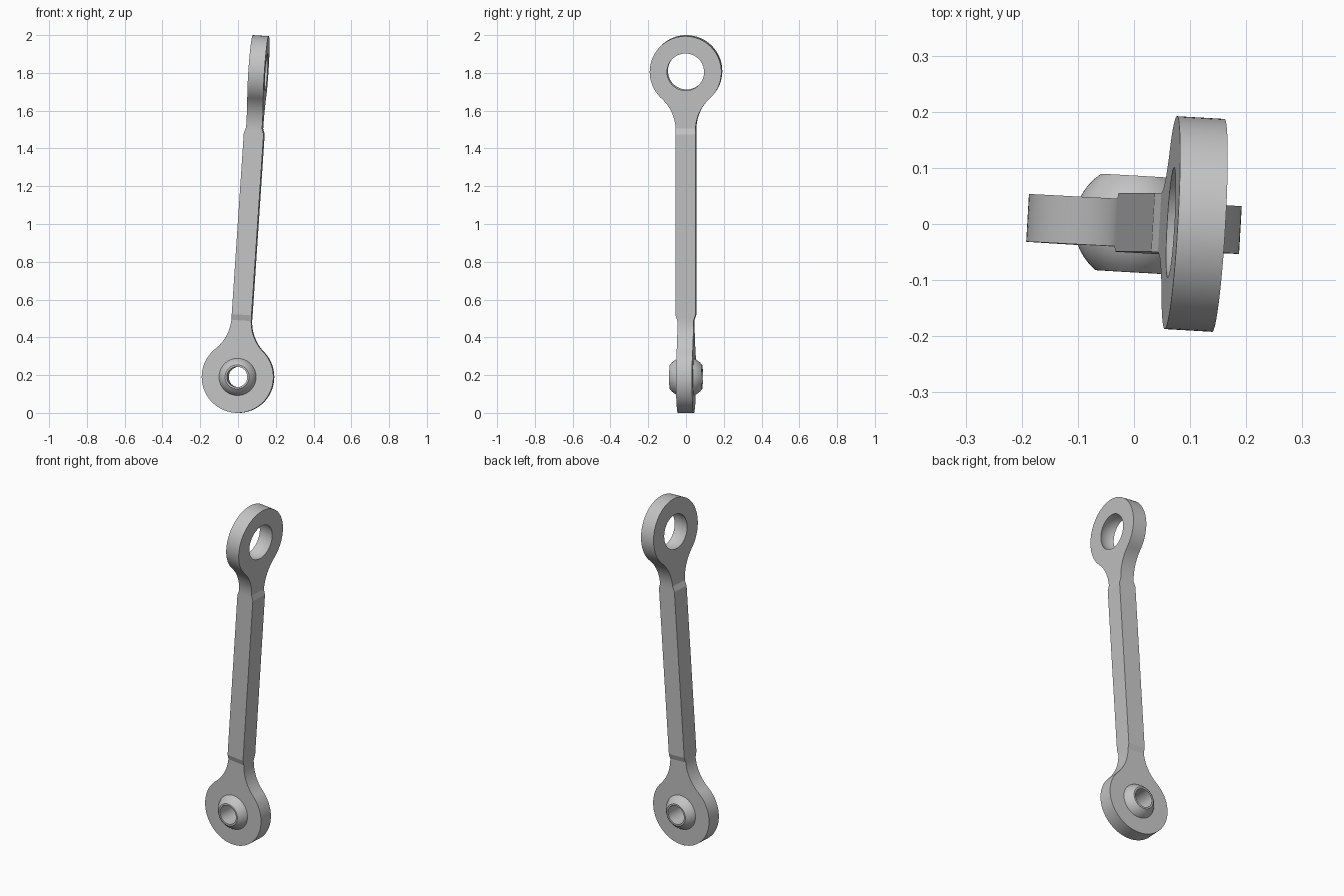
import bpy, bmesh
from math import sin, cos, pi, radians, sqrt, atan2
from mathutils import Matrix

if "Cube" in bpy.data.objects:
    bpy.data.objects.remove(bpy.data.objects["Cube"])

EYE_R, EYE_T = 0.19, 0.0425       # eye radius, half thickness
SHAFT = 0.0525                    # half width of the square shaft
BALL_R, BALL_T, BORE = 0.107, 0.086, 0.054
LENGTH = 1.621                    # distance between the eye centres
NECK = 0.31                       # where the neck fillet meets the shaft
FRAME = (Matrix.Translation((0, 0, EYE_R)) @ Matrix.Rotation(radians(3.82), 4, 'Y')
         @ Matrix.Rotation(radians(-3.3), 4, 'Z'))

steel = bpy.data.materials.new("grey_steel")
steel.use_nodes = True
grey = (0.55, 0.55, 0.55, 1)
steel.diffuse_color = grey
steel.node_tree.nodes["Principled BSDF"].inputs["Base Color"].default_value = grey


def skin(name, rows, local, closed):
    """Join rows of points with quads; each row is a loop."""
    bm = bmesh.new()
    loops = [[bm.verts.new(p) for p in row] for row in rows]
    n = len(loops[0])
    pairs = list(zip(loops, loops[1:]))
    if closed:
        pairs.append((loops[-1], loops[0]))
    else:
        bm.faces.new(loops[0])
        bm.faces.new(loops[-1])
    for a, b in pairs:
        for i in range(n):
            j = (i + 1) % n
            bm.faces.new((a[i], a[j], b[j], b[i]))
    bmesh.ops.recalc_face_normals(bm, faces=bm.faces)
    mesh = bpy.data.meshes.new(name)
    bm.to_mesh(mesh)
    bm.free()
    mesh.materials.append(steel)
    obj = bpy.data.objects.new(name, mesh)
    bpy.context.collection.objects.link(obj)
    obj.matrix_world = FRAME @ local
    bpy.ops.object.select_all(action='DESELECT')
    obj.select_set(True)
    bpy.context.view_layer.objects.active = obj
    bpy.ops.object.shade_smooth_by_angle(angle=radians(25))
    return obj


def eye_outline():
    """Round head flaring by tangent fillets into the neck, in x and z."""
    fillet = (SHAFT**2 + NECK**2 - EYE_R**2) / (2 * (EYE_R - SHAFT))
    cx = SHAFT + fillet
    a = atan2(NECK, cx)           # direction of the fillet centre
    side = [(SHAFT / 3, NECK)]
    for i in range(15):
        t = pi + a * i / 14
        side.append((cx + fillet * cos(t), NECK + fillet * sin(t)))
    for i in range(1, 33):
        t = a - (a + pi / 2) * i / 32
        side.append((EYE_R * cos(t), EYE_R * sin(t)))
    return side + [(-x, z) for x, z in side[-2::-1]]


def ring(radius, y, angles):
    return [(radius * cos(t), y, radius * sin(t)) for t in angles]


# Eyes with a spherical seat, the upper one a quarter turn from the lower
outline = eye_outline()
angles = [atan2(z, x) for x, z in outline]
eye_rows = [[(x, -EYE_T, z) for x, z in outline]]
for k in range(9):
    y = EYE_T * (k / 4 - 1)
    eye_rows.append(ring(sqrt(BALL_R**2 - y * y), y, angles))
eye_rows.append([(x, EYE_T, z) for x, z in outline])
skin("lower_eye", eye_rows, Matrix(), True)
skin("upper_eye", eye_rows, Matrix.Translation((0, 0, LENGTH))
     @ Matrix.Rotation(pi, 4, 'X') @ Matrix.Rotation(pi / 2, 4, 'Z'), True)

# Bearing ball with a through bore, seated in the lower eye
turn = [2 * pi * i / 64 for i in range(64)]
ball_rows = [ring(BORE, -BALL_T, turn)]
for k in range(17):
    y = BALL_T * (k / 8 - 1)
    ball_rows.append(ring(sqrt(BALL_R**2 - y * y), y, turn))
ball_rows.append(ring(BORE, BALL_T, turn))
skin("bearing_ball", ball_rows, Matrix(), True)

# Square shaft, bevelled down to the eye thickness at each end
sections = [(0.30, SHAFT, EYE_T), (0.33, SHAFT, SHAFT),
            (LENGTH - 0.33, SHAFT, SHAFT), (LENGTH - 0.30, EYE_T, SHAFT)]
shaft_rows = [[(w * sx, d * sy, z) for sx, sy in ((-1, -1), (1, -1), (1, 1), (-1, 1))]
              for z, w, d in sections]
shaft = skin("shaft", shaft_rows, Matrix(), False)
for face in shaft.data.polygons:
    face.use_smooth = False
